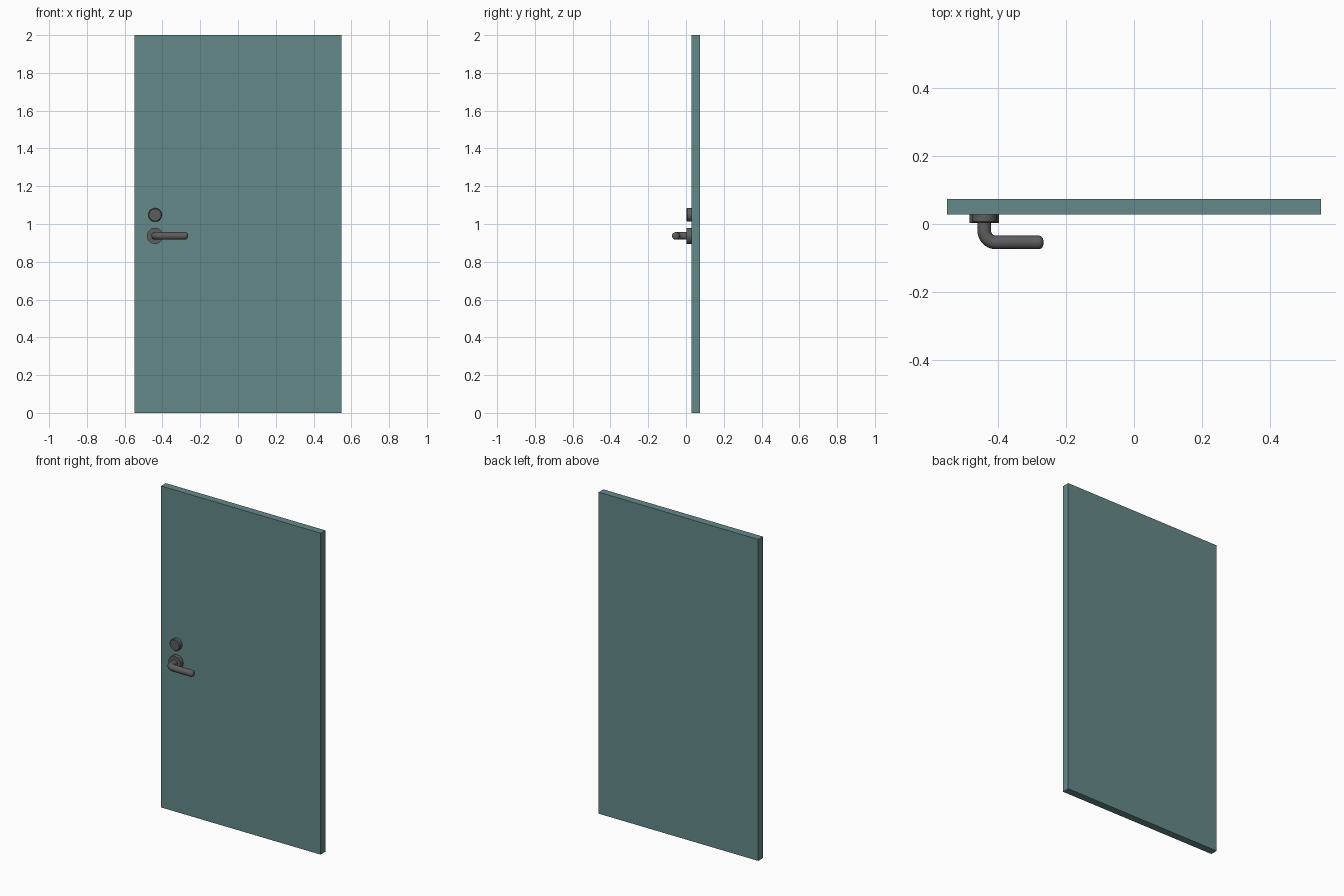
import bpy, bmesh
from math import sin, cos, pi
from mathutils import Vector, Matrix

if "Cube" in bpy.data.objects:
    bpy.data.objects.remove(bpy.data.objects["Cube"])

DOOR_FRONT, DOOR_BACK = 0.028, 0.074
HX, HZ = -0.439, 0.937


def make(name, bm, color, smooth=True):
    bmesh.ops.recalc_face_normals(bm, faces=bm.faces)
    me = bpy.data.meshes.new(name)
    bm.to_mesh(me)
    bm.free()
    ob = bpy.data.objects.new(name, me)
    bpy.context.collection.objects.link(ob)
    if color:
        me.materials.append(color)
    if smooth:
        bpy.ops.object.select_all(action='DESELECT')
        ob.select_set(True)
        bpy.context.view_layer.objects.active = ob
        bpy.ops.object.shade_smooth_by_angle(angle=0.6)
    return ob


def material(name, rgb):
    m = bpy.data.materials.new(name)
    m.diffuse_color = (*rgb, 1)
    m.use_nodes = True
    m.node_tree.nodes["Principled BSDF"].inputs["Base Color"].default_value = m.diffuse_color
    return m


def skin(bm, rings):
    """Bridge vertex rings into a closed tube with capped ends."""
    loops = [[bm.verts.new(p) for p in r] for r in rings]
    n = len(loops[0])
    for a, b in zip(loops, loops[1:]):
        for i in range(n):
            j = (i + 1) % n
            bm.faces.new((a[i], a[j], b[j], b[i]))
    bm.faces.new(loops[0])
    bm.faces.new(loops[-1])


def disc(name, z, profile, n=40):
    """Round plate on the door: profile of (radius, distance from door)."""
    bm = bmesh.new()
    skin(bm, [[(HX + r * cos(2 * pi * i / n), DOOR_FRONT - d, z + r * sin(2 * pi * i / n))
               for i in range(n)] for r, d in profile])
    return make(name, bm, steel)


teal = material("teal_paint", (0.13, 0.25, 0.25))
steel = material("dark_steel", (0.11, 0.11, 0.11))

# Door slab
bm = bmesh.new()
bmesh.ops.create_cube(bm, size=1, matrix=Matrix.Translation((0, (DOOR_FRONT + DOOR_BACK) / 2, 1))
                      @ Matrix.Diagonal((1.098, DOOR_BACK - DOOR_FRONT, 2, 1)))
make("door_panel", bm, teal, False)

# Handle rose and lock
disc("handle_rose", HZ, [(0.043, 0), (0.043, 0.025)])
disc("lock_cylinder", 1.048, [(0.036, 0), (0.036, 0.021), (0.032, 0.025)])

# Lever: neck, quarter bend, grip with rounded tip
R, BEND, LY, TIP = 0.02, 0.034, -0.054, -0.266
path = [(Vector((HX, DOOR_FRONT, HZ)), Vector((0, -1, 0)), R)]
for k in range(11):
    a = pi / 2 * k / 10
    path.append((Vector((HX + BEND * (1 - cos(a)), LY + BEND * (1 - sin(a)), HZ)),
                 Vector((sin(a), -cos(a), 0)), R))
ROUND = 0.014
for k in range(7):
    a = pi / 2 * k / 6
    path.append((Vector((TIP - ROUND * (1 - sin(a)), LY, HZ)), Vector((1, 0, 0)),
                 R - ROUND * (1 - cos(a))))
bm = bmesh.new()
up, n = Vector((0, 0, 1)), 24
skin(bm, [[p + r * (cos(2 * pi * i / n) * up + sin(2 * pi * i / n) * t.cross(up))
           for i in range(n)] for p, t, r in path])
make("lever_handle", bm, steel)
